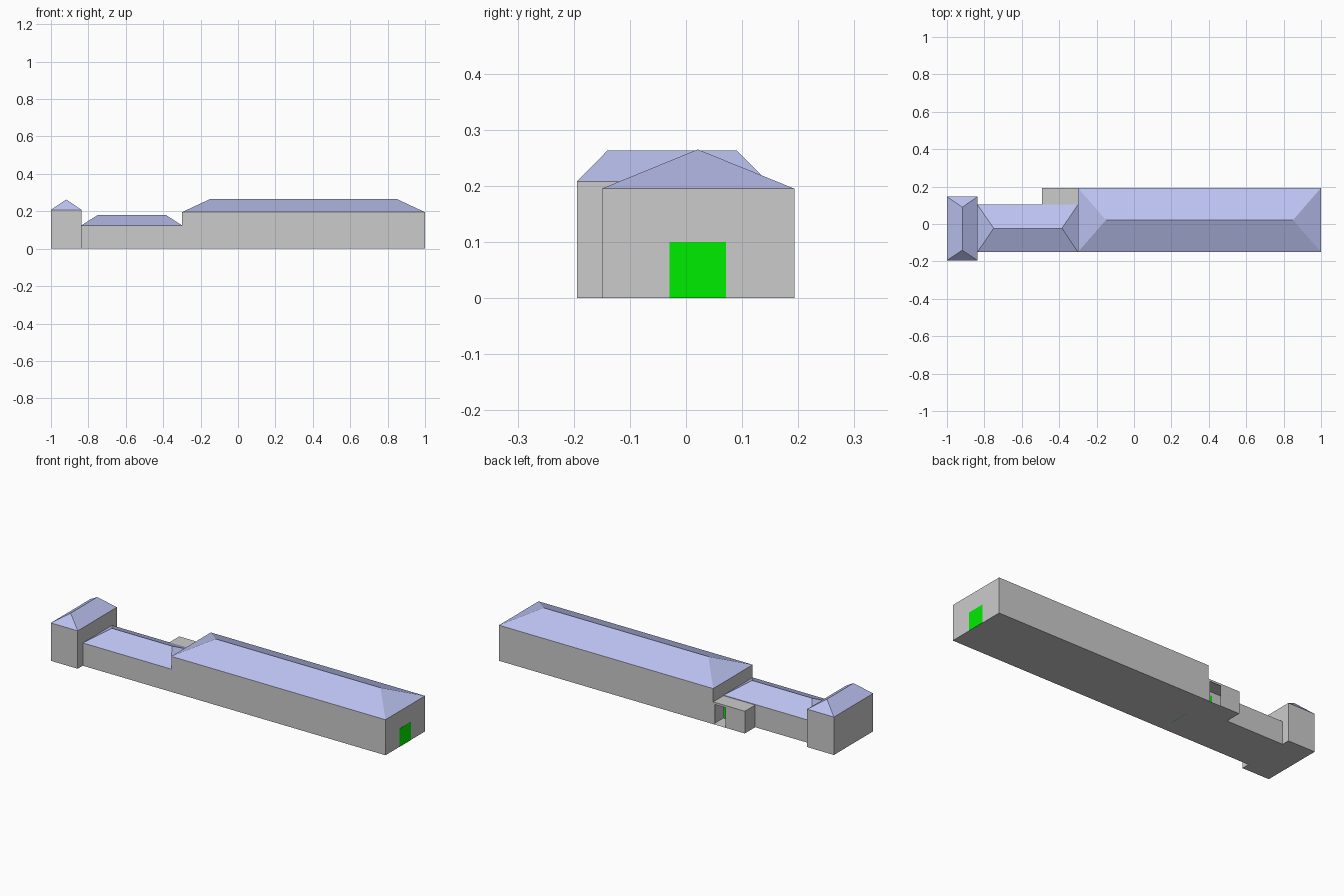
import bpy, bmesh

if "Cube" in bpy.data.objects:
    bpy.data.objects.remove(bpy.data.objects["Cube"])


def paint(name, color):
    mat = bpy.data.materials.new(name)
    mat.diffuse_color = color
    mat.use_nodes = True
    mat.node_tree.nodes["Principled BSDF"].inputs["Base Color"].default_value = mat.diffuse_color
    return mat


ROOF = paint("roof_blue", (0.50, 0.54, 0.88, 1))
DOOR = paint("door_green", (0.0, 0.85, 0.0, 1))


def mesh_object(name, verts, faces, mat=None):
    bm = bmesh.new()
    vs = [bm.verts.new(v) for v in verts]
    for f in faces:
        bm.faces.new([vs[i] for i in f])
    bmesh.ops.recalc_face_normals(bm, faces=bm.faces[:])
    mesh = bpy.data.meshes.new(name)
    bm.to_mesh(mesh)
    bm.free()
    obj = bpy.data.objects.new(name, mesh)
    bpy.context.collection.objects.link(obj)
    if mat:
        mesh.materials.append(mat)
    return obj


def box(name, x, y, z, mat=None):
    verts = [(a, b, c) for c in z for b in y for a in x]
    faces = [(0, 1, 3, 2), (4, 5, 7, 6), (0, 1, 5, 4),
             (2, 3, 7, 6), (0, 2, 6, 4), (1, 3, 7, 5)]
    return mesh_object(name, verts, faces, mat)


def hip_roof(name, x, y, eave, ridge_a, ridge_b, along_x=True):
    """Four eave corners joined to a two-point ridge."""
    verts = [(x[0], y[0], eave), (x[1], y[0], eave),
             (x[1], y[1], eave), (x[0], y[1], eave), ridge_a, ridge_b]
    if along_x:
        faces = [(0, 1, 5, 4), (2, 3, 4, 5), (3, 0, 4), (1, 2, 5)]
    else:
        faces = [(1, 2, 5, 4), (3, 0, 4, 5), (0, 1, 4), (2, 3, 5)]
    return mesh_object(name, verts, faces + [(3, 2, 1, 0)], ROOF)


# Long main hall
hx, hy = (-0.30, 1.0), (-0.15, 0.193)
box("main_hall", hx, hy, (0, 0.195))
hip_roof("main_roof", hx, hy, 0.195, (-0.15, 0.021, 0.265), (0.85, 0.021, 0.265))

# Low connecting wing
wx, wy = (-0.837, -0.30), (-0.15, 0.103)
box("low_wing", wx, wy, (0, 0.125))
hip_roof("low_roof", wx, wy, 0.125, (-0.75, -0.023, 0.18), (-0.385, -0.023, 0.18))

# Tall end pavilion, ridge running front to back
px, py = (-1.0, -0.837), (-0.194, 0.146)
box("end_pavilion", px, py, (0, 0.208))
hip_roof("pavilion_roof", px, py, 0.208, (-0.918, -0.14, 0.263),
         (-0.918, 0.09, 0.263), along_x=False)

# Hollow flat-topped porch with a doorway in its back wall
x0, x1, y0, y1, h = -0.492, -0.30, 0.103, 0.193, 0.122
d0, d1, dh = -0.375, -0.31, 0.11
mesh_object("back_porch",
            [(x0, y1, 0), (d0, y1, 0), (d0, y1, dh), (d1, y1, dh), (d1, y1, 0),
             (x1, y1, 0), (x1, y1, h), (x0, y1, h),
             (x0, y0, 0), (x1, y0, 0), (x1, y0, h), (x0, y0, h)],
            [(0, 1, 2, 3, 4, 5, 6, 7), (7, 6, 10, 11), (0, 7, 11, 8),
             (8, 9, 5, 4, 1, 0)])

# Green doors: end wall, inside link, porch
box("end_door", (0.995, 1.001), (-0.029, 0.071), (0, 0.10), DOOR)
box("link_door", (-0.302, -0.298), (-0.073, 0.027), (0, 0.10), DOOR)
box("porch_door", (-0.395, -0.305), (0.101, 0.105), (0, 0.10), DOOR)
